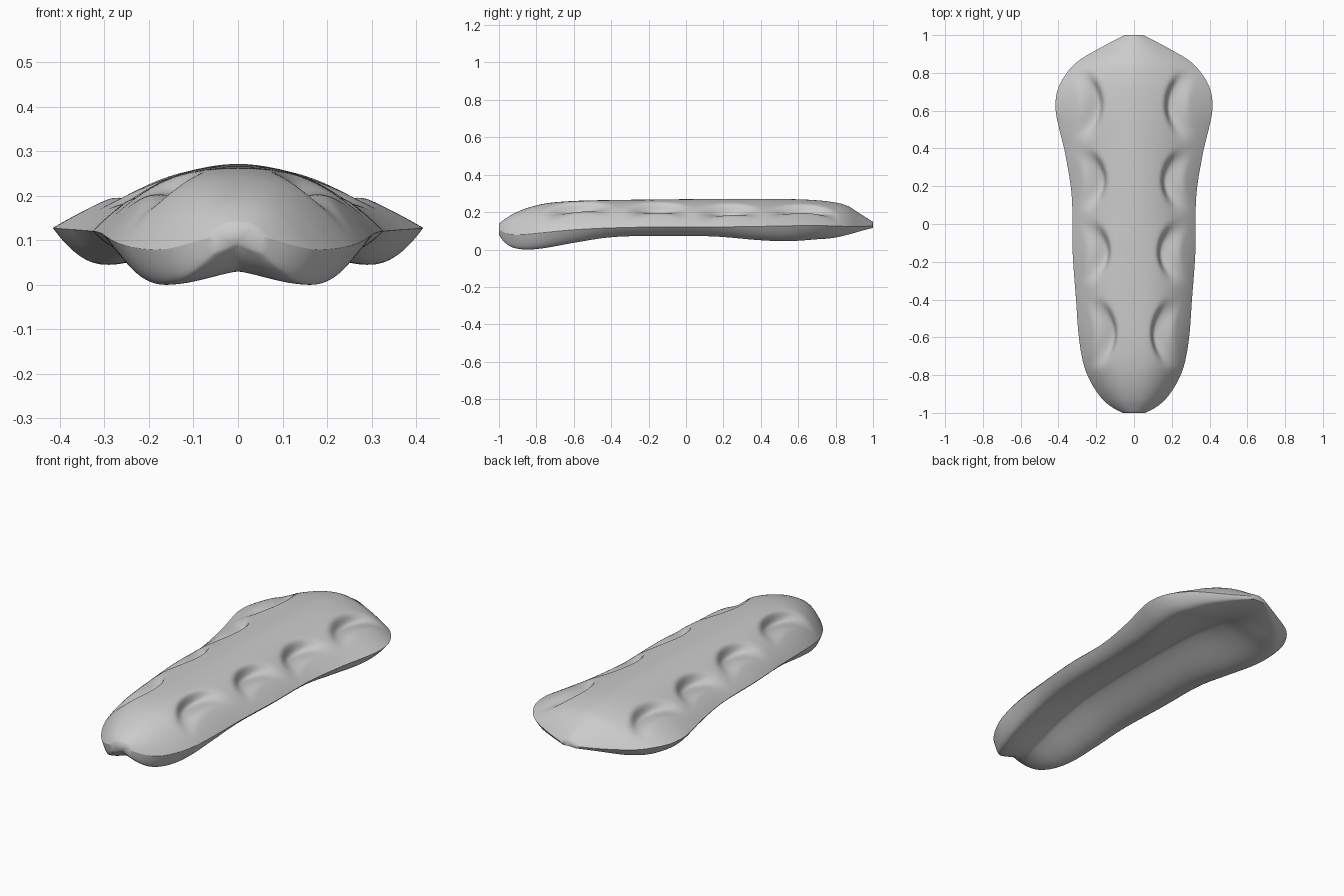
import bpy, bmesh, math
from mathutils import Vector

if "Cube" in bpy.data.objects:
    bpy.data.objects.remove(bpy.data.objects["Cube"])

# Stations along the plate: y, half width, crown z, rim z, underside lobe z, channel z
ST = [
    (-1.00, .060, .140, .110, .080, .098),
    (-.975, .110, .160, .095, .045, .068),
    (-.93, .165, .190, .082, .014, .040),
    (-.85, .222, .224, .084, .002, .034),
    (-.75, .265, .249, .094, .011, .065),
    (-.60, .292, .262, .108, .038, .115),
    (-.40, .307, .267, .118, .068, .155),
    (-.15, .325, .270, .123, .075, .170),
    (.15, .330, .273, .123, .072, .172),
    (.38, .366, .274, .126, .053, .168),
    (.50, .395, .273, .128, .047, .162),
    (.60, .415, .271, .130, .049, .152),
    (.70, .408, .266, .130, .057, .138),
    (.78, .370, .257, .129, .063, .120),
    (.86, .300, .238, .126, .080, .110),
    (.94, .165, .188, .125, .103, .110),
    (1.00, .050, .150, .130, .118, .120),
]
# Hollows: centre y, inner wall x, half length, depth
HOLLOWS = [(.63, .16, .19, .052), (.23, .14, .17, .052),
           (-.15, .12, .17, .052), (-.58, .085, .19, .052)]
N_ALONG, N_ACROSS = 180, 120


def smooth(a):
    a = max(0, min(1, a))
    return a * a * (3 - 2 * a)


def tangent(i):
    a, b = ST[max(i - 1, 0)], ST[min(i + 1, len(ST) - 1)]
    return [(q - p) / (b[0] - a[0]) for p, q in zip(a, b)]


def station(y):
    i = max(k for k in range(len(ST) - 1) if ST[k][0] <= y + 1e-9)
    a, b = ST[i], ST[i + 1]
    h = b[0] - a[0]
    t = (y - a[0]) / h
    m, n = tangent(i), tangent(i + 1)
    return [(2*t**3 - 3*t*t + 1) * a[k] + (t**3 - 2*t*t + t) * h * m[k]
            + (3*t*t - 2*t**3) * b[k] + (t**3 - t*t) * h * n[k] for k in range(1, 6)]


def hollow(x, y):
    # Steep inner wall, gentle ramp outwards
    d = 0
    for cy, cx, half, depth in HOLLOWS:
        v = (y - cy) / half
        if abs(v) < 1:
            u = abs(x) - cx - .07 * v * v
            d += depth * smooth(u / .045) * (1 - smooth((u - .03) / .10)) * (1 - v * v) ** 1.6
    return d


def ring(y):
    w, crown, rim, lobe, channel = station(y)
    power = 2.5 - .75 * smooth((y + .5) / 1.1)
    pts = []
    # Domed top, left to right
    for j in range(N_ACROSS + 1):
        f = math.sin(math.pi * (j / N_ACROSS - .5))
        x = f * w
        z = rim + (crown - rim) * (1 - abs(f) ** power)
        d = hollow(x, y)
        x -= math.copysign(.5 * d, x)
        pts.append(Vector((x, y, z - d)))
    # Grooved underside, right to left
    fl = .74
    for j in range(1, N_ACROSS):
        f = math.sin(math.pi * (.5 - j / N_ACROSS))
        g = abs(f)
        if g < fl:
            s = g / fl
            z = channel + (lobe - channel) * (.5 * math.sin(math.pi / 2 * s) + .5 * smooth(s))
        else:
            h = (g - fl) / (1 - fl)
            z = lobe + (rim - lobe) * h ** 1.9
        pts.append(Vector((f * w, y, z)))
    return pts


# Loft the rings into a closed plate
verts, faces = [], []
n = 2 * N_ACROSS
for i in range(N_ALONG + 1):
    t = i / N_ALONG
    y = .65 * (2 * t - 1) - .35 * math.cos(math.pi * t)
    verts += ring(max(-1, min(1, y)))
for i in range(N_ALONG):
    for j in range(n):
        k = (j + 1) % n
        faces.append((i*n + j, i*n + k, (i+1)*n + k, (i+1)*n + j))
faces.append(tuple(reversed(range(n))))
faces.append(tuple(N_ALONG * n + j for j in range(n)))
mesh = bpy.data.meshes.new("curved_plate")
mesh.from_pydata(verts, [], faces)
plate = bpy.data.objects.new("curved_plate", mesh)
bpy.context.collection.objects.link(plate)

# Soften the rim, face normals outwards, rest on the ground
bm = bmesh.new()
bm.from_mesh(mesh)
for _ in range(6):
    bmesh.ops.smooth_vert(bm, verts=[v for v in bm.verts if abs(v.co.y) < .995], factor=.5,
                          use_axis_x=True, use_axis_z=True)
bmesh.ops.recalc_face_normals(bm, faces=bm.faces)
low = min(v.co.z for v in bm.verts)
bmesh.ops.translate(bm, verts=bm.verts, vec=(0, 0, -low))
bm.to_mesh(mesh)
bm.free()
bpy.context.view_layer.objects.active = plate
plate.select_set(True)
bpy.ops.object.shade_smooth_by_angle(angle=math.radians(75))
